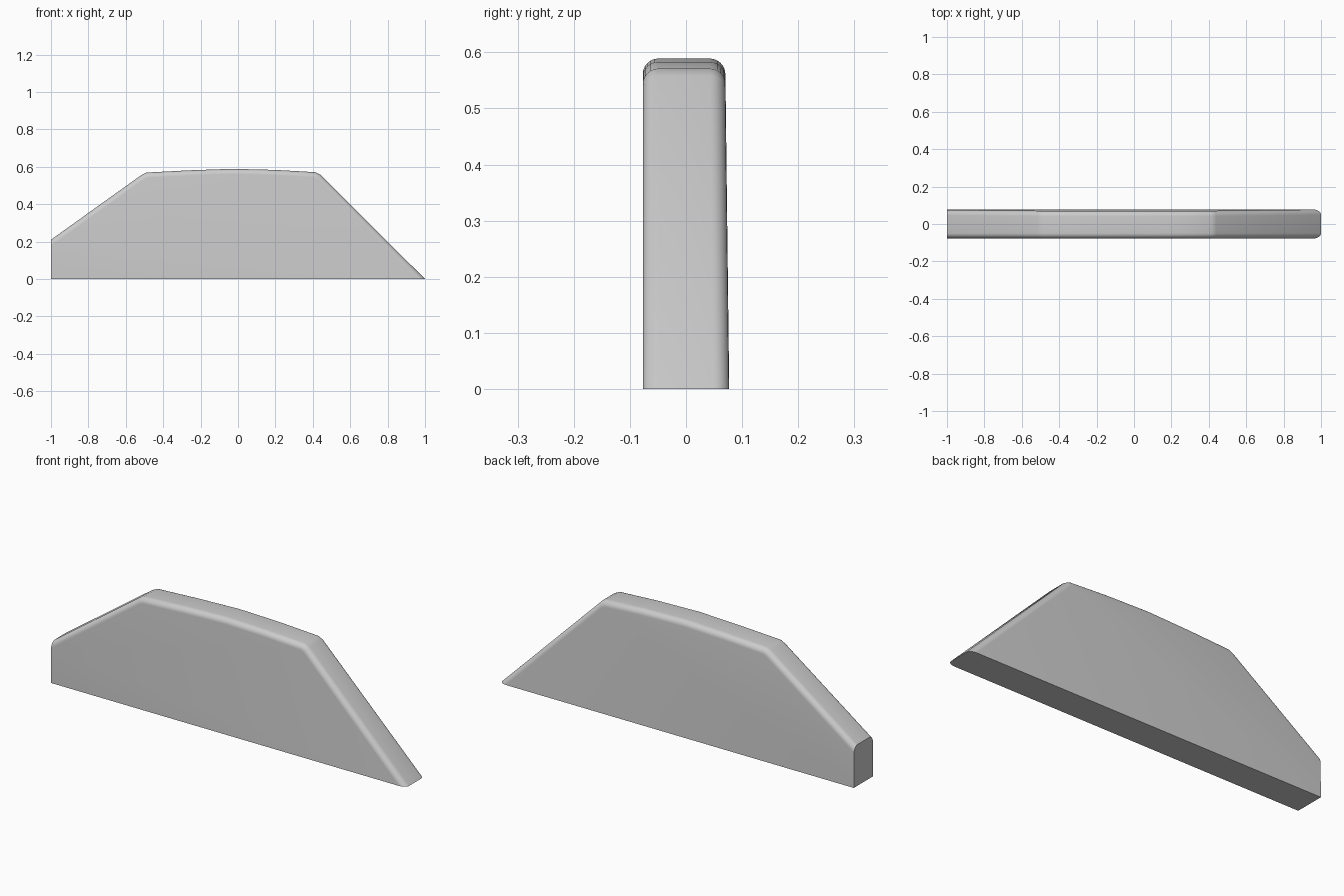
import bpy, bmesh, math

if "Cube" in bpy.data.objects:
    bpy.data.objects.remove(bpy.data.objects["Cube"])

# Side outline (x, z): flat base, blunt left end, crowned top, pointed right end
outline = [(-1, 0), (-1, 0.21), (-0.515, 0.557), (-0.49, 0.569),
           (-0.26, 0.581), (-0.03, 0.589), (0.2, 0.583),
           (0.415, 0.571), (0.44, 0.558), (1, 0)]
HALF, TAPER, RADIUS = 0.077, 0.012, 0.028

bm = bmesh.new()
front = [bm.verts.new((x, -HALF, z)) for x, z in outline]
back = [bm.verts.new((x, HALF - TAPER * z, z)) for x, z in outline]
n = len(outline)
bm.faces.new(front)
bm.faces.new(back[::-1])
for i in range(n):
    j = (i + 1) % n
    bm.faces.new((front[i], back[i], back[j], front[j]))
bmesh.ops.recalc_face_normals(bm, faces=bm.faces)

# Round the long upper edges on both sides, leaving base and left end crisp
rims = [bm.edges.get((side[i], side[i + 1])) for side in (front, back)
        for i in range(1, n - 1)]
bmesh.ops.bevel(bm, geom=rims, offset=RADIUS, offset_type='OFFSET',
                segments=6, profile=0.5, affect='EDGES', clamp_overlap=True)

# Wedge body
mesh = bpy.data.meshes.new("wedge_body")
bm.to_mesh(mesh)
bm.free()
body = bpy.data.objects.new("wedge_body", mesh)
bpy.context.collection.objects.link(body)
bpy.context.view_layer.objects.active = body
body.select_set(True)
bpy.ops.object.shade_smooth_by_angle(angle=math.radians(30))
